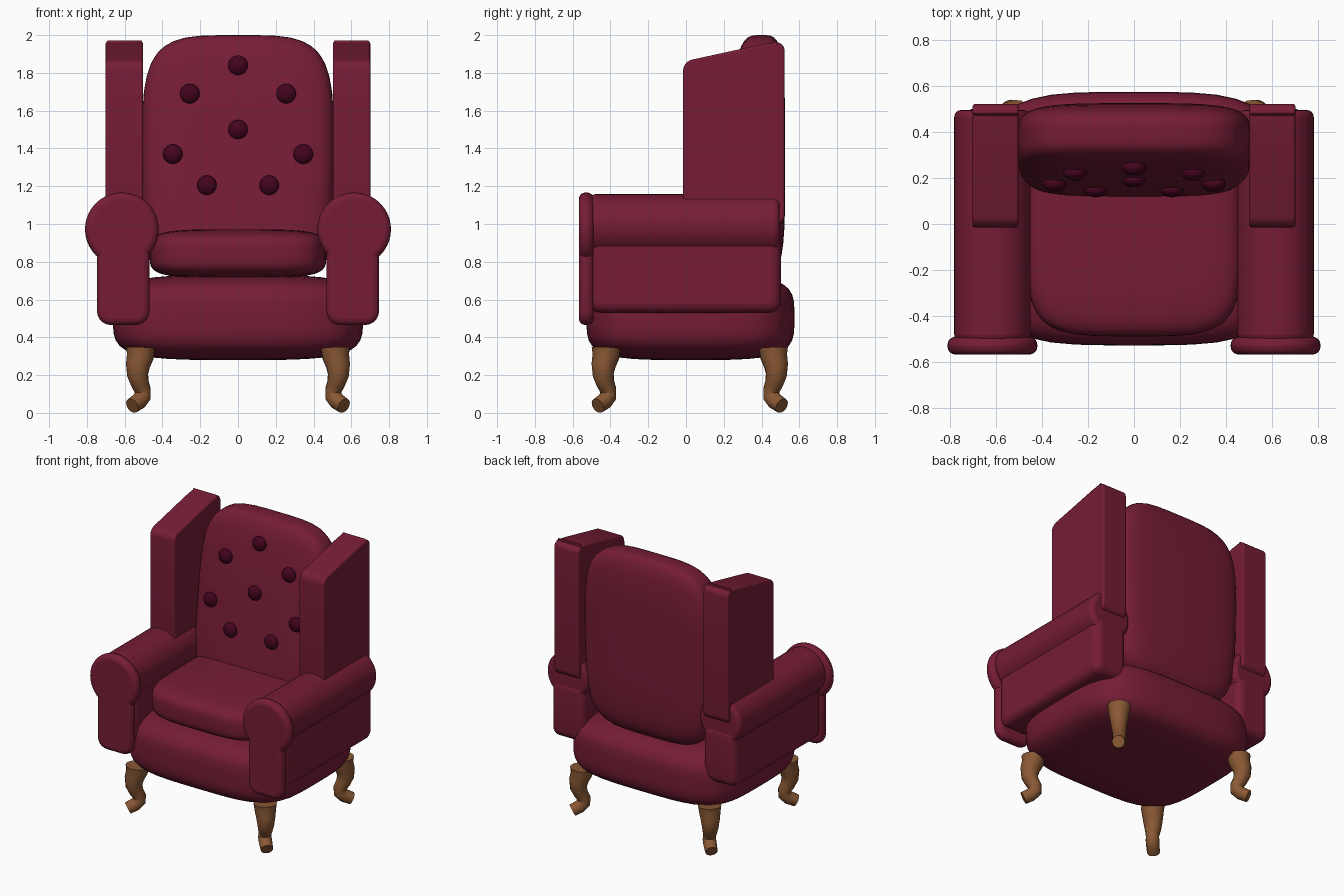
import bpy, bmesh, math
from mathutils import Vector, Matrix

if "Cube" in bpy.data.objects:
    bpy.data.objects.remove(bpy.data.objects["Cube"])


def material(name, rgb):
    mat = bpy.data.materials.new(name)
    mat.use_nodes = True
    color = (*rgb, 1)
    mat.diffuse_color = color
    mat.node_tree.nodes["Principled BSDF"].inputs["Base Color"].default_value = color
    return mat


maroon = material("maroon upholstery", (0.18, 0.012, 0.036))
dark = material("dark maroon button", (0.058, 0.001, 0.013))
wood = material("brown wood", (0.25, 0.098, 0.034))


def finish(name, bm, mat, bevel=0):
    """Turn a bmesh into a smooth shaded object with optional rounded edges."""
    bmesh.ops.recalc_face_normals(bm, faces=bm.faces)
    mesh = bpy.data.meshes.new(name)
    bm.to_mesh(mesh)
    bm.free()
    mesh.materials.append(mat)
    obj = bpy.data.objects.new(name, mesh)
    bpy.context.collection.objects.link(obj)
    if bevel:
        mod = obj.modifiers.new("rounded edges", "BEVEL")
        mod.width, mod.segments = bevel, 4
        mod.limit_method, mod.angle_limit = "ANGLE", math.radians(35)
    bpy.ops.object.select_all(action="DESELECT")
    obj.select_set(True)
    bpy.context.view_layer.objects.active = obj
    bpy.ops.object.shade_smooth_by_angle(angle=math.radians(40))


def cushion(name, lo, hi, power, lean=None):
    """Stuffed box: a gridded cube pulled onto a superellipsoid."""
    bm = bmesh.new()
    bmesh.ops.create_cube(bm, size=2)
    bmesh.ops.subdivide_edges(bm, edges=bm.edges, cuts=15, use_grid_fill=True)
    lo, hi = Vector(lo), Vector(hi)
    for v in bm.verts:
        p = Vector([math.sin(c * math.pi / 2) for c in v.co])
        p /= sum(abs(c) ** power for c in p) ** (1 / power)
        v.co = [(a + b) / 2 + c * (b - a) / 2 for a, b, c in zip(lo, hi, p)]
        if lean:
            lean(v.co)
    finish(name, bm, maroon)


def slab(name, outline, offset, corner, bevel):
    """Extrude a 3D outline by offset, round its corners, then soften the rims."""
    bm = bmesh.new()
    face = bm.faces.new([bm.verts.new(p) for p in outline])
    new = bmesh.ops.extrude_face_region(bm, geom=[face])["geom"]
    bmesh.ops.translate(bm, vec=offset,
                        verts=[g for g in new if isinstance(g, bmesh.types.BMVert)])
    direction = Vector(offset).normalized()
    long_edges = [e for e in bm.edges
                  if abs((e.verts[0].co - e.verts[1].co).normalized().dot(direction)) > 0.99]
    bmesh.ops.bevel(bm, geom=long_edges, offset=corner, segments=5, profile=0.5,
                    affect="EDGES", clamp_overlap=True)
    finish(name, bm, maroon, bevel)


def roll(name, x, z, radius, y0, y1, bevel):
    """Cylinder lying along y."""
    bm = bmesh.new()
    place = Matrix.Translation((x, (y0 + y1) / 2, z)) @ Matrix.Rotation(math.pi / 2, 4, "X")
    bmesh.ops.create_cone(bm, cap_ends=True, segments=40, radius1=radius,
                          radius2=radius, depth=y1 - y0, matrix=place)
    finish(name, bm, maroon, bevel)


def leg(name, sx, sy):
    """Curved leg: rings swept along a path that swings out on the diagonal."""
    path = [(0.0, 0.345, 0.078), (0.002, 0.30, 0.072), (0.015, 0.25, 0.064),
            (0.016, 0.20, 0.056), (0.004, 0.155, 0.048), (-0.01, 0.12, 0.044),
            (-0.01, 0.088, 0.045), (0.01, 0.062, 0.045), (0.045, 0.038, 0.042)]
    points = [Vector((sx * (0.515 + d), 0.02 + sy * (0.442 + d), z)) for d, z, _ in path]
    side = Vector((sy, -sx, 0)).normalized()
    bm, rings, count = bmesh.new(), [], 14
    for i, p in enumerate(points):
        along = (points[min(i + 1, len(path) - 1)] - points[max(i - 1, 0)]).normalized()
        across = along.cross(side)
        turns = [2 * math.pi * k / count for k in range(count)]
        rings.append([bm.verts.new(p + path[i][2] * (side * math.cos(t) + across * math.sin(t)))
                      for t in turns])
    for a, b in zip(rings, rings[1:]):
        for k in range(count):
            n = (k + 1) % count
            bm.faces.new((a[k], a[n], b[n], b[k]))
    bm.faces.new(rings[0])
    bm.faces.new(rings[-1])
    finish(name, bm, wood)


def front_y(z):
    """Depth of the reclined front surface of the backrest."""
    return 0.135 + 0.15 * (z - 1.1)


def recline(co):
    # Keep the rear upright while the front leans back
    rear = 0.525
    co.y = rear - (rear - co.y) * (rear - front_y(co.z)) / (rear - front_y(1.1))


# Seat and backrest
cushion("seat_base", (-0.662, -0.527, 0.28), (0.662, 0.574, 0.73), 4)
cushion("seat_cushion", (-0.468, -0.488, 0.715), (0.468, 0.46, 0.972), 4.3)
cushion("backrest", (-0.508, 0.135, 0.68), (0.508, 0.525, 2.0), 4.2, recline)

# Backrest buttons
spots = [(0, 1.84), (0, 1.5)]
for x, z in [(0.255, 1.69), (0.345, 1.37), (0.165, 1.205)]:
    spots += [(x, z), (-x, z)]
for i, (x, z) in enumerate(spots):
    bm = bmesh.new()
    place = Matrix.Translation((x, front_y(z) - 0.001, z)) @ Matrix.Diagonal((0.052, 0.034, 0.052, 1))
    bmesh.ops.create_uvsphere(bm, u_segments=20, v_segments=12, radius=1, matrix=place)
    finish(f"button_{i + 1}", bm, dark)

# Arms, wings and legs on both sides
wing_side = [(-0.015, 1.0), (0.522, 1.0), (0.522, 1.965), (0.43, 1.957), (-0.015, 1.86)]
panel_side = [(-0.51, 0.53), (0.502, 0.53), (0.502, 0.95), (-0.51, 0.95)]
front_shape = [(0.468, 0.465), (0.747, 0.465), (0.747, 0.93), (0.468, 0.93)]
for s, label in ((1, "left"), (-1, "right")):
    roll(f"{label}_arm_roll", s * 0.615, 0.992, 0.166, -0.51, 0.495, 0.03)
    roll(f"{label}_arm_disc", s * 0.615, 0.972, 0.195, -0.567, -0.49, 0.034)
    slab(f"{label}_arm_panel", [(s * 0.48, y, z) for y, z in panel_side],
         (s * 0.26, 0, 0), 0.06, 0.05)
    slab(f"{label}_arm_front", [(s * x, -0.567, z) for x, z in front_shape],
         (0, 0.077, 0), 0.075, 0.034)
    slab(f"{label}_wing", [(s * 0.502, y, z) for y, z in wing_side],
         (s * 0.199, 0, 0), 0.085, 0.05)
    leg(f"{label}_front_leg", s, -1)
    leg(f"{label}_rear_leg", s, 1)
